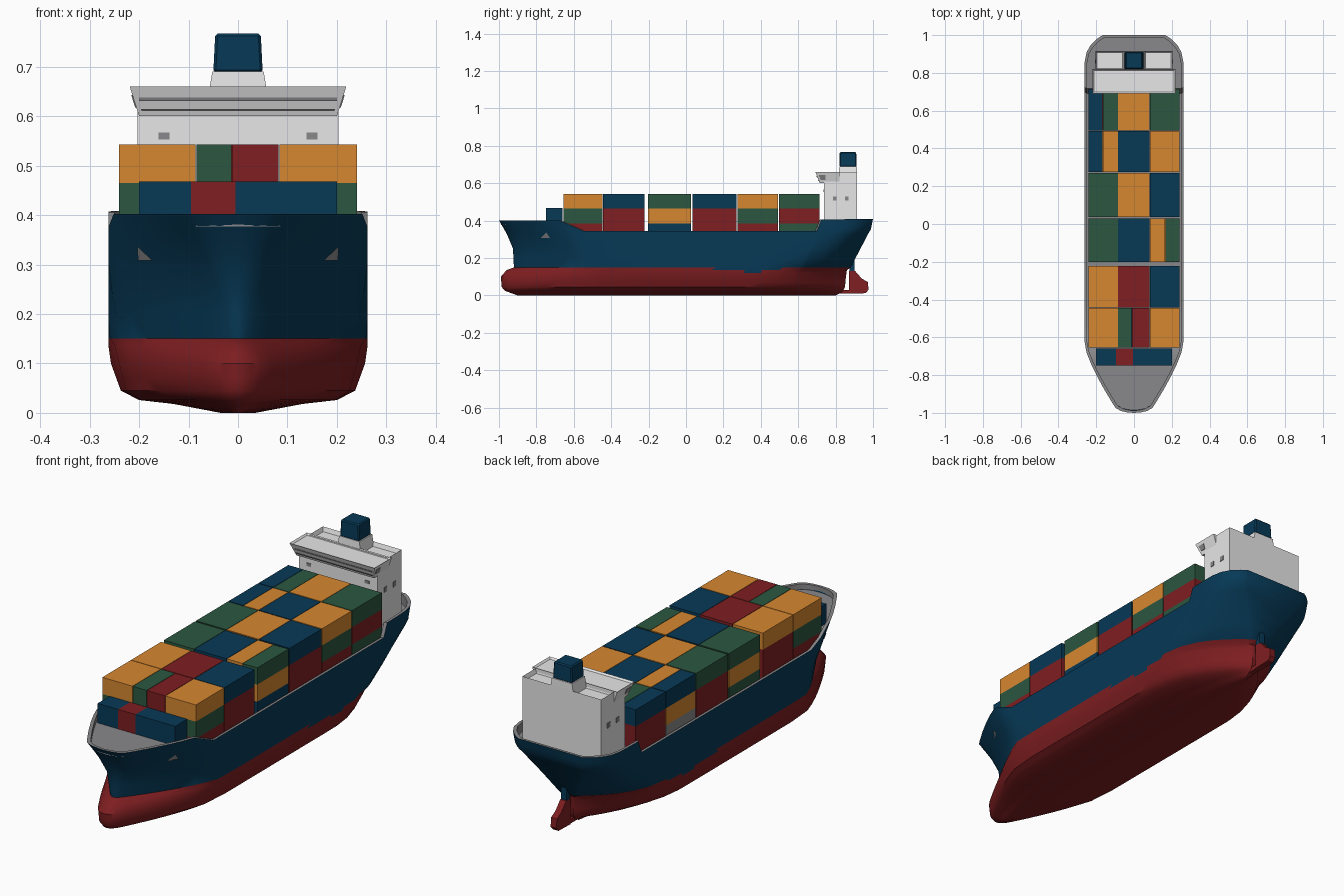
import bpy, bmesh, math

cube = bpy.data.objects.get("Cube")
if cube:
    bpy.data.objects.remove(cube, do_unlink=True)


def material(name, rgb):
    m = bpy.data.materials.new(name)
    m.use_nodes = True
    m.diffuse_color = (*rgb, 1)
    bsdf = next(n for n in m.node_tree.nodes if n.type == 'BSDF_PRINCIPLED')
    bsdf.inputs["Base Color"].default_value = (*rgb, 1)
    bsdf.inputs["Roughness"].default_value = 0.7
    return m


BLUE = material("navy_blue", (0.002, 0.041, 0.094))
RED = material("dark_red", (0.21, 0.013, 0.015))
ORANGE = material("orange", (0.68, 0.245, 0.03))
GREEN = material("dark_green", (0.025, 0.096, 0.052))
WHITE = material("white", (0.9, 0.9, 0.9))
GREY = material("deck_grey", (0.25, 0.25, 0.26))
DARK = material("window_grey", (0.1, 0.1, 0.105))
CODE = {"b": BLUE, "r": RED, "o": ORANGE, "g": GREEN, "s": GREY}


def finish(name, bm, mats, smooth=None):
    bmesh.ops.recalc_face_normals(bm, faces=bm.faces)
    mesh = bpy.data.meshes.new(name)
    bm.to_mesh(mesh)
    bm.free()
    for m in mats:
        mesh.materials.append(m)
    ob = bpy.data.objects.new(name, mesh)
    bpy.context.collection.objects.link(ob)
    if smooth:
        bpy.ops.object.select_all(action='DESELECT')
        ob.select_set(True)
        bpy.context.view_layer.objects.active = ob
        bpy.ops.object.shade_smooth_by_angle(angle=math.radians(smooth))
    return ob


def frustum(name, mat, lower, upper, z0, z1, recess=0):
    """Block between two rectangles (x0, x1, y0, y1), optionally with a sunken top."""
    bm = bmesh.new()
    rings = [[bm.verts.new((x, y, z)) for x, y in
              ((r[0], r[2]), (r[1], r[2]), (r[1], r[3]), (r[0], r[3]))]
             for r, z in ((lower, z0), (upper, z1))]
    bm.faces.new(rings[0])
    top = bm.faces.new(rings[1])
    for i in range(4):
        j = (i + 1) % 4
        bm.faces.new((rings[0][i], rings[0][j], rings[1][j], rings[1][i]))
    if recess:
        bmesh.ops.recalc_face_normals(bm, faces=bm.faces)
        bmesh.ops.inset_region(bm, faces=[top], thickness=0.01)
        bmesh.ops.translate(bm, verts=top.verts, vec=(0, 0, -recess))
    return finish(name, bm, [mat])


def box(name, mat, x0, x1, y0, y1, z0, z1, recess=0):
    return frustum(name, mat, (x0, x1, y0, y1), (x0, x1, y0, y1), z0, z1, recess)


def interp(table, v):
    """Linear lookup in rows sorted by their first entry."""
    if v <= table[0][0]:
        return table[0][1:]
    for a, b in zip(table, table[1:]):
        if v <= b[0]:
            k = (v - a[0]) / (b[0] - a[0])
            return [p + (q - p) * k for p, q in zip(a[1:], b[1:])]
    return table[-1][1:]


# Hull form by height: z, bow y, stern y, half beam, bow tip, bow length, stern tip, stern length
FORM = [
    (0.00, -0.90, 0.80, 0.035, 0.20, 0.30, 0.20, 0.40),
    (0.018, -0.95, 0.835, 0.13, 0.14, 0.40, 0.08, 0.50),
    (0.026, -0.97, 0.84, 0.20, 0.13, 0.43, 0.07, 0.50),
    (0.045, -0.985, 0.85, 0.237, 0.13, 0.46, 0.06, 0.50),
    (0.10, -0.99, 0.855, 0.257, 0.13, 0.48, 0.06, 0.48),
    (0.135, -0.96, 0.86, 0.262, 0.09, 0.46, 0.09, 0.45),
    (0.15, -0.92, 0.88, 0.262, 0.06, 0.42, 0.13, 0.42),
    (0.25, -0.925, 0.935, 0.262, 0.10, 0.38, 0.36, 0.30),
    (0.32, -0.955, 0.972, 0.262, 0.18, 0.36, 0.55, 0.21),
    (0.345, -0.968, 0.988, 0.262, 0.22, 0.36, 0.62, 0.20),
    (0.40, -1.00, 1.00, 0.262, 0.31, 0.36, 0.63, 0.20)]
LEVELS = (0, .01, .018, .026, .035, .045, .07, .1, .12, .135, .15, .2, .25, .32, .345, .37, .4)
STATIONS = (-1, -.997, -.99, -.975, -.94, -.87, -.8, -.74, -.68, -.62, -.55, -.4, -.2, 0, .2,
            .4, .5, .6, .7, .725, .8, .86, .91, .95, .98, .993, 1)
SHEER = [(-1, .402), (-.68, .402), (-.55, .345), (.7, .345), (.725, .405), (1, .41)]


def hull_point(s, z):
    bow, stern, half, tip, length, stern_tip, stern_length = interp(FORM, z)
    y = bow + (s + 1) / 2 * (stern - bow)
    u = min(1, (y - bow) / length)
    w = min(1, (stern - y) / stern_length)
    nose = math.sqrt(1 - (1 - min(1, u / 0.08)) ** 2)
    x = half * (tip * nose + (1 - tip) * (1 - (1 - u) ** 1.3))
    x *= stern_tip + (1 - stern_tip) * (1 - (1 - w) ** (2 + 4 * z))
    if z > 0.15:
        z = 0.15 + (z - 0.15) * (interp(SHEER, s)[0] - 0.15) / 0.25
    return x, y, z


def rim_point(s, drop):
    x, y, z = hull_point(s, 0.4)
    return max(0, x - 0.012), y * 0.988, z - drop


def paint_line(s):
    """The red paint dips a little ahead of the stern."""
    if .4 <= s < .5:
        return 0.12
    return 0.135 if .2 <= s < .6 else 0.15


# Hull: lofted waterlines, then a bulwark rim and the sunken deck
rows = [[hull_point(s, z) for s in STATIONS] for z in LEVELS]
rows.append([rim_point(s, 0) for s in STATIONS])
rows.append([rim_point(s, 0.045 if s > 0.71 else 0.025) for s in STATIONS])
bm = bmesh.new()
grid = [[[bm.verts.new((side * x, y, z)) for x, y, z in row] for side in (-1, 1)] for row in rows]
last = len(STATIONS) - 1


def hull_face(verts, index):
    bm.faces.new(verts).material_index = index


for k in range(len(rows) - 1):
    above = k >= len(LEVELS) - 1
    for side in (0, 1):
        a, b = grid[k][side], grid[k + 1][side]
        for j in range(last):
            index = 2 if above else int(LEVELS[k] >= paint_line(STATIONS[j]))
            hull_face((a[j], a[j + 1], b[j + 1], b[j]), index)
    a, b = grid[k], grid[k + 1]
    hull_face((a[0][last], a[1][last], b[1][last], b[0][last]),
              2 if above else int(LEVELS[k] >= 0.15))
for k, index in ((0, 0), (-1, 2)):
    p, q = grid[k]
    for j in range(last):
        hull_face((p[j], p[j + 1], q[j + 1], q[j]), index)
bmesh.ops.remove_doubles(bm, verts=bm.verts, dist=1e-5)
finish("hull", bm, [RED, BLUE, GREY], 40)

# Anchor pockets on the bow flare
for side, label in ((-1, "right"), (1, "left")):
    bm = bmesh.new()
    pts = [hull_point(s, z) for s, z in ((-.815, .307), (-.765, .307), (-.775, .335))]
    bm.faces.new([bm.verts.new((side * (x + 0.003), y - 0.003, z)) for x, y, z in pts])
    finish(label + "_anchor_pocket", bm, [GREY])

# Rudder, its post and the sole piece that carries it
bm = bmesh.new()
outline = [(.872, .01), (.96, .012), (.976, .03), (.972, .072), (.94, .09), (.905, .13), (.872, .13)]
face = bm.faces.new([bm.verts.new((-0.015, y, z)) for y, z in outline])
out = bmesh.ops.extrude_face_region(bm, geom=[face])
bmesh.ops.translate(bm, vec=(0.03, 0, 0),
                    verts=[g for g in out["geom"] if isinstance(g, bmesh.types.BMVert)])
finish("rudder", bm, [RED])
box("rudder_post", BLUE, -.014, .014, .873, .9, .125, .19)
box("rudder_sole", RED, -.012, .012, .8, .88, .01, .03)

# Container stacks: bays run bow to stern, colour letters run across from the right side
BAYS = ((-.655, -.446), (-.443, -.222), (-.202, .028), (.036, .27), (.275, .492), (.496, .715))
EDGES = (-.242, -.165, -.085, -.012, .083, .165, .242)
TIERS = (
    (.325, .385, ("rrbbrr", "rrbbrr", "ggbbbb", "rrbbrr", "ssbbrr", "rrbbgg")),
    (.385, .465, ("ggbbgg", "rrbbrr", "oobboo", "rrbbrr", "oobbgg", "rrbbrr")),
    (.465, .543, ("oogroo", "oorrbb", "ggbbog", "ggoobb", "bobboo", "bgoogg")))
for z0, z1, colours in TIERS:
    for (y0, y1), code in zip(BAYS, colours):
        for c in (0, 2, 4):
            spans = [(c, c + 2)] if code[c] == code[c + 1] else [(c, c + 1), (c + 1, c + 2)]
            for i, j in spans:
                box("container", CODE[code[i]], EDGES[i] + .001, EDGES[j] - .001, y0, y1, z0, z1)
for x0, x1, mat in ((-.2, -.095, BLUE), (-.095, -.005, RED), (-.005, .2, BLUE)):
    box("forward_container", mat, x0, x1, -.748, -.66, .36, .468)

# Superstructure, bridge and funnel
box("accommodation_block", WHITE, -.203, .203, .738, .915, .34, .61)
box("aft_house", WHITE, -.203, .203, .815, .915, .6, .657, 0.02)
frustum("bridge", WHITE, (-.2, .2, .715, .82), (-.219, .219, .692, .82), .6, .66, 0.008)
frustum("funnel_base", WHITE, (-.062, .062, .815, .915), (-.052, .052, .82, .914), .63, .69)
funnel = frustum("funnel", BLUE, (-.05, .05, .82, .912), (-.046, .046, .822, .91), .688, .767)
bevel = funnel.modifiers.new("soft_edges", 'BEVEL')
bevel.width = 0.005
bevel.segments = 1

# Windows
frustum("bridge_sill", DARK, (-.195, .195, .708, .72), (-.197, .197, .706, .72), .611, .615)
frustum("bridge_windows", GREY, (-.2, .2, .700, .715), (-.2, .2, .698, .715), .631, .638)
for side in (-1, 1):
    x = side * 0.15
    box("front_window", GREY, x - .011, x + .011, .735, .74, .553, .567)
    ends = [sorted((side * (w - .004), side * (w + .002))) for w in (.206, .214)]
    frustum("wing_window", GREY, (*ends[0], .72, .745), (*ends[1], .71, .745), .618, .643)
    for y in (.795, .86):
        box("side_window", GREY, side * .203 - .003, side * .203 + .003, y - .01, y + .01, .507, .53)
